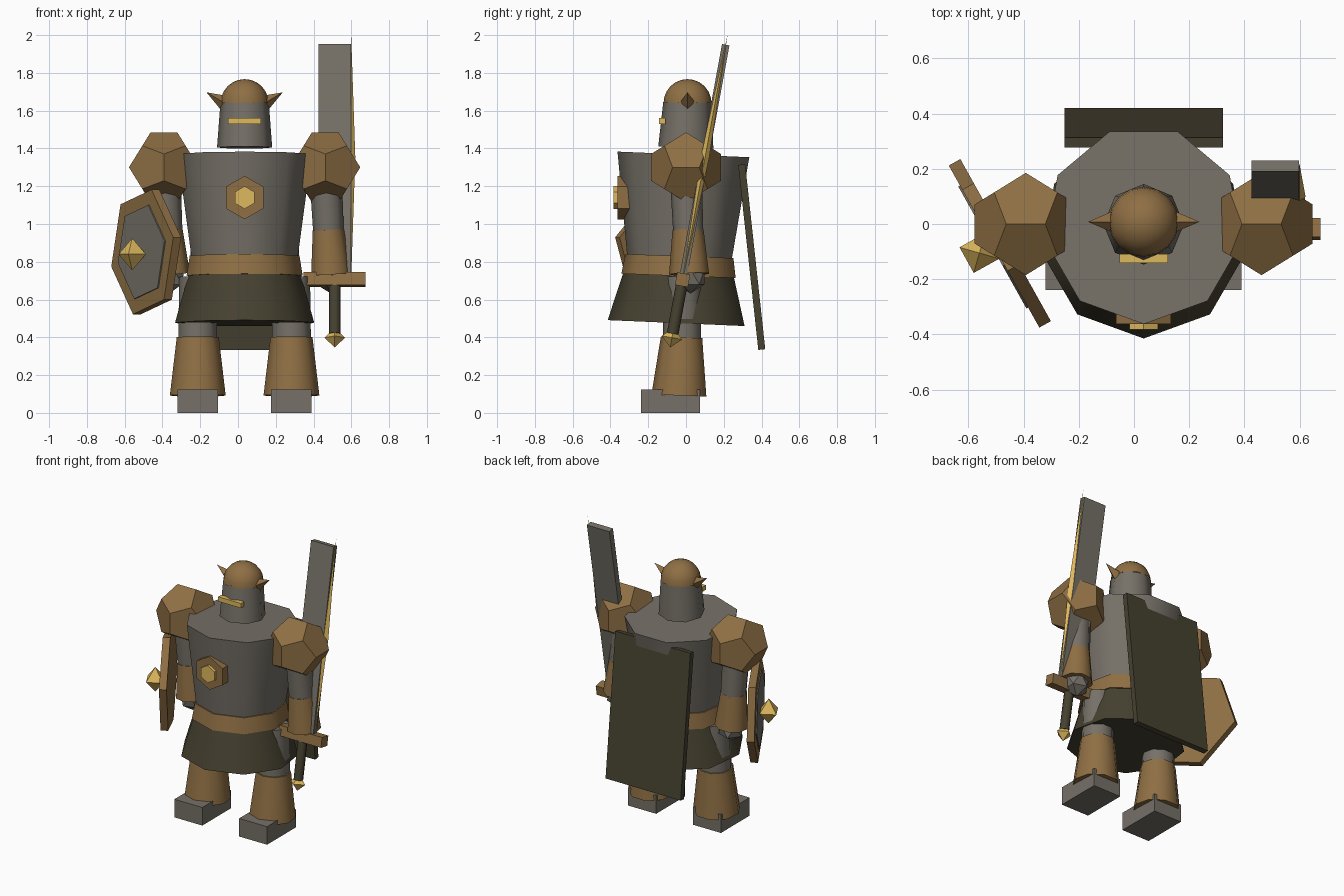
import bpy, bmesh, math
from mathutils import Vector, Matrix

if "Cube" in bpy.data.objects:
    bpy.data.objects.remove(bpy.data.objects["Cube"])

CX = 0.035                     # body centre line
TILT = math.radians(-2.5)      # slight backward lean


def lin(c):
    c /= 255
    return c / 12.92 if c <= 0.04045 else ((c + 0.055) / 1.055) ** 2.4


def material(name, r, g, b):
    m = bpy.data.materials.new(name)
    m.diffuse_color = (lin(r), lin(g), lin(b), 1)
    m.use_nodes = True
    m.node_tree.nodes["Principled BSDF"].inputs["Base Color"].default_value = m.diffuse_color
    return m


STEEL = material("steel grey", 118, 113, 104)
BRONZE = material("bronze brown", 143, 111, 68)
GOLD = material("gold", 222, 184, 94)
OLIVE = material("dark olive", 70, 65, 48)


def finish(bm, name, mat, smooth=False):
    bmesh.ops.recalc_face_normals(bm, faces=bm.faces)
    me = bpy.data.meshes.new(name)
    bm.to_mesh(me)
    bm.free()
    me.materials.append(mat)
    ob = bpy.data.objects.new(name, me)
    bpy.context.collection.objects.link(ob)
    if smooth:
        bpy.ops.object.select_all(action='DESELECT')
        ob.select_set(True)
        bpy.context.view_layer.objects.active = ob
        bpy.ops.object.shade_smooth_by_angle(angle=math.radians(46))
    return ob


def tube(name, mat, p0, r0, p1, r1, n=9, smooth=True, turn=math.pi):
    """Capped cone frustum from p0 to p1, one corner facing the front."""
    p0, p1 = Vector(p0), Vector(p1)
    d = p1 - p0
    bm = bmesh.new()
    bmesh.ops.create_cone(bm, cap_ends=True, segments=n, radius1=r0, radius2=r1, depth=d.length)
    rot = Vector((0, 0, 1)).rotation_difference(d).to_matrix().to_4x4()
    m = Matrix.Translation((p0 + p1) / 2) @ rot @ Matrix.Rotation(turn, 4, 'Z')
    bmesh.ops.transform(bm, matrix=m, verts=bm.verts)
    return finish(bm, name, mat, smooth)


def box(name, mat, centre, size, rx=0):
    bm = bmesh.new()
    bmesh.ops.create_cube(bm, size=1)
    m = Matrix.Translation(centre) @ Matrix.Rotation(rx, 4, 'X') @ Matrix.Diagonal((*size, 1))
    bmesh.ops.transform(bm, matrix=m, verts=bm.verts)
    return finish(bm, name, mat)


def hull(name, mat, points, matrix=Matrix()):
    """Convex solid around the points, with coplanar triangles merged."""
    bm = bmesh.new()
    for p in points:
        bm.verts.new(matrix @ Vector(p))
    bmesh.ops.convex_hull(bm, input=bm.verts)
    bmesh.ops.dissolve_limit(bm, angle_limit=0.02, verts=bm.verts, edges=bm.edges)
    return finish(bm, name, mat)


def octahedron(name, mat, centre, size, matrix=Matrix()):
    a, b, c = size
    pts = [(a, 0, 0), (-a, 0, 0), (0, b, 0), (0, -b, 0), (0, 0, c), (0, 0, -c)]
    return hull(name, mat, pts, Matrix.Translation(centre) @ matrix)


# Torso, belt and skirt
tube("torso", STEEL, (CX, -0.028, 0.78), 0.28, (CX, -0.003, 1.368), 0.36)
tube("belt", BRONZE, (CX, -0.03, 0.725), 0.312, (CX, -0.026, 0.83), 0.295)
tube("skirt", OLIVE, (CX, -0.041, 0.475), 0.374, (CX, -0.03, 0.73), 0.302)

# Chest emblem
tube("emblem_plate", BRONZE, (CX, -0.30, 1.14), 0.115, (CX, -0.363, 1.14), 0.115, 6, False, 0)
tube("emblem_gem", GOLD, (CX, -0.34, 1.14), 0.06, (CX, -0.383, 1.14), 0.06, 6, False, 0)

# Helmet, dome, visor and horns
tube("helmet", STEEL, (CX, -0.001, 1.405), 0.146, (CX, 0.008, 1.645), 0.128, 8)
bm = bmesh.new()
bmesh.ops.create_uvsphere(bm, u_segments=16, v_segments=12, radius=0.127)
bmesh.ops.delete(bm, geom=[v for v in bm.verts if v.co.z < -0.01], context='VERTS')
bmesh.ops.translate(bm, verts=bm.verts, vec=(CX, 0.008, 1.64))
finish(bm, "helmet_dome", BRONZE, True)
box("visor", GOLD, (CX, -0.125, 1.545), (0.175, 0.034, 0.032))
for s, side in ((-1, "left"), (1, "right")):
    tube(side + "_horn", BRONZE, (CX + s * 0.095, 0.008, 1.635), 0.046,
         (CX + s * 0.202, 0.008, 1.697), 0.0, 4, False)

# Legs and boots
for s, side in ((-1, "left"), (1, "right")):
    x = CX + s * 0.248
    tube(side + "_thigh", STEEL, (x, -0.02, 0.35), 0.105, (x, -0.012, 0.72), 0.1)
    tube(side + "_greave", BRONZE, (x, -0.033, 0.092), 0.15, (x, -0.02, 0.40), 0.113)
    box(side + "_boot", STEEL, (x, -0.082, 0.0625), (0.214, 0.314, 0.125))

# Dodecahedral shoulder guards
PHI = (1 + 5 ** 0.5) / 2
dodeca = [(a, b, c) for a in (-1, 1) for b in (-1, 1) for c in (-1, 1)]
for a in (-1, 1):
    for b in (-1, 1):
        p, q = a * PHI, b / PHI
        dodeca += [(0, p, q), (q, 0, p), (p, q, 0)]

# Arms, both leaning the same way
for s, side in ((-1, "left"), (1, "right")):
    x = CX + s * 0.427
    hull(side + "_shoulder_guard", BRONZE, dodeca,
         Matrix.Translation((x, 0, 1.30)) @ Matrix.Scale(0.1145, 4))
    tube(side + "_upper_arm", STEEL, (x, 0.0, 1.30), 0.088, (x + 0.018, 0.015, 0.94), 0.082)
    tube(side + "_forearm", BRONZE, (x + 0.015, 0.012, 0.97), 0.084, (x + 0.03, 0.018, 0.735), 0.108)
    bm = bmesh.new()
    bmesh.ops.create_icosphere(bm, subdivisions=1, radius=0.088)
    bmesh.ops.translate(bm, verts=bm.verts, vec=(x + 0.03, 0.024, 0.72))
    finish(bm, side + "_hand", STEEL)

# Sword, leaning back
SX, LEAN = 0.512, math.radians(-10.4)
axis = Vector((0, math.sin(-LEAN), math.cos(LEAN)))
guard = Vector((SX, -0.018, 0.705))


def along(t, dx=0.0):
    return guard + axis * t + Vector((dx, 0, 0))


box("sword_blade", STEEL, along(0.64), (0.172, 0.04, 1.25), LEAN)
octahedron("sword_edge", GOLD, along(0.66, 0.087), (0.022, 0.022, 0.66), Matrix.Rotation(LEAN, 4, 'X'))
box("sword_guard", BRONZE, along(0), (0.328, 0.07, 0.068), LEAN)
tube("sword_grip", OLIVE, along(-0.29), 0.031, along(-0.02), 0.031, 8)
octahedron("sword_pommel", GOLD, along(-0.312), (0.055, 0.055, 0.052), Matrix.Rotation(LEAN, 4, 'X'))

# Shield: hexagonal plates stacked along the outward normal
u = Vector((0.488, -0.873, 0))
n = Vector((-0.873, -0.488, 0))
shield = Vector((-0.486, -0.07, 0.852))


def hex_plate(name, mat, r, d0, d1, r_out=None):
    pts = []
    for d, rad in ((d0, r), (d1, r_out or r)):
        for k in range(6):
            a = math.radians(13 + 60 * k)
            pts.append(shield + n * d + u * rad * math.cos(a) + Vector((0, 0, rad * math.sin(a))))
    return hull(name, mat, pts)


hex_plate("shield_rim", BRONZE, 0.345, -0.024, 0.024)
hex_plate("shield_face", STEEL, 0.26, 0.02, 0.031)
octahedron("shield_boss", GOLD, (-0.56, -0.105, 0.84), (0.075, 0.075, 0.085),
           Matrix.Rotation(math.radians(164), 4, 'Z'))

# Cape slab
box("cape", OLIVE, (CX, 0.348, 0.825), (0.575, 0.037, 0.985), math.radians(6.2))
